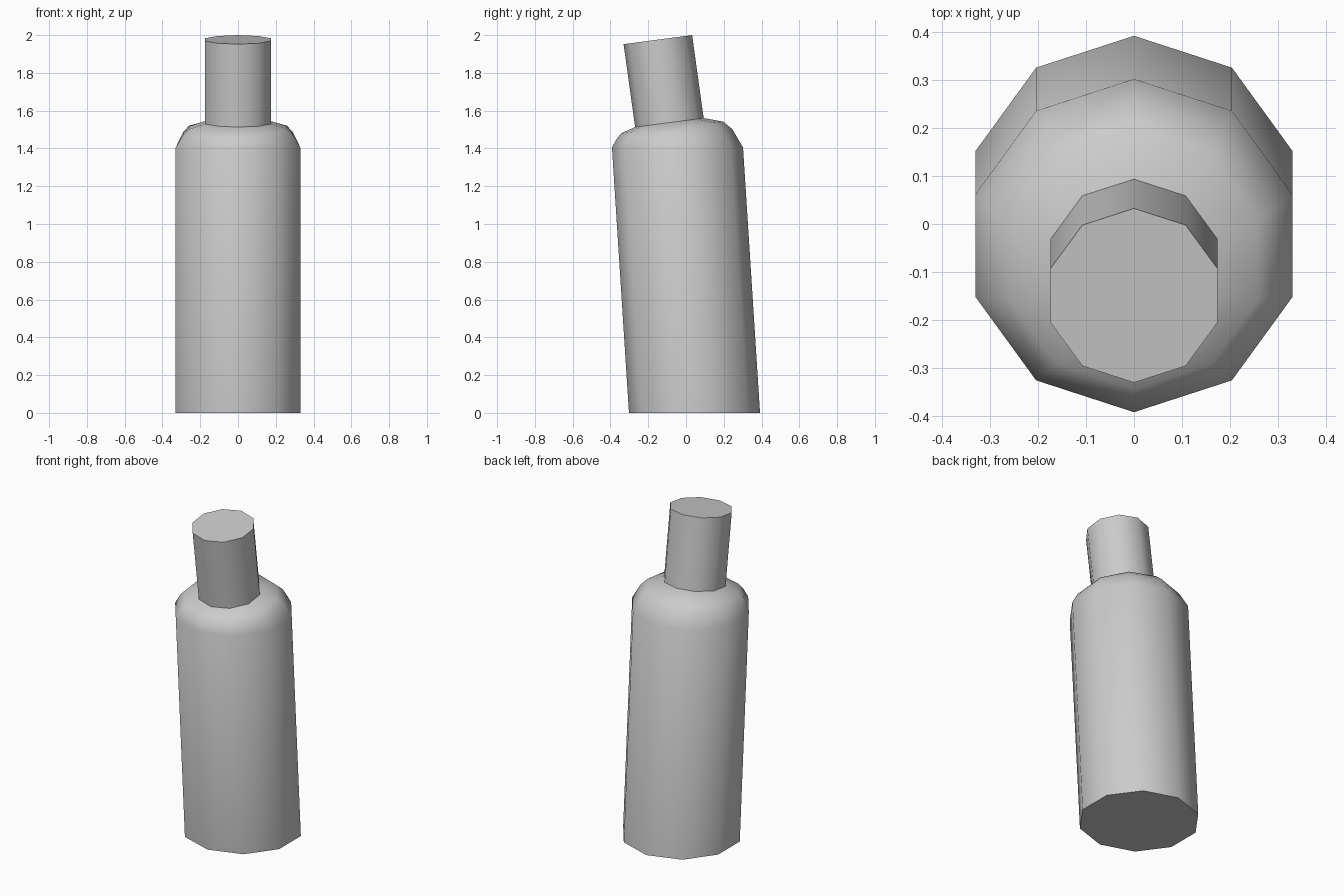
import bpy
import bmesh
from math import radians
from mathutils import Matrix

if "Cube" in bpy.data.objects:
    bpy.data.objects.remove(bpy.data.objects["Cube"], do_unlink=True)

SIDES = 10

# Single plain grey
grey = bpy.data.materials.new("plain_grey")
grey.use_nodes = True
colour = (0.6, 0.6, 0.6, 1.0)
grey.diffuse_color = colour
grey.node_tree.nodes["Principled BSDF"].inputs["Base Color"].default_value = colour


def loft(name, rings, cap_start, cap_end):
    """Skin tilted rings given as (centre y, centre z, radius, tilt in degrees)."""
    bm = bmesh.new()
    loops = []
    for y, z, radius, tilt in rings:
        place = (Matrix.Translation((0, y, z))
                 @ Matrix.Rotation(radians(tilt), 4, 'X'))
        loops.append(bmesh.ops.create_circle(
            bm, segments=SIDES, radius=radius, matrix=place)["verts"])
    for low, high in zip(loops, loops[1:]):
        for i in range(SIDES):
            j = (i + 1) % SIDES
            bm.faces.new((low[i], low[j], high[j], high[i]))
    if cap_start:
        bm.faces.new(loops[0])
    if cap_end:
        bm.faces.new(loops[-1])
    bmesh.ops.recalc_face_normals(bm, faces=bm.faces)
    mesh = bpy.data.meshes.new(name)
    bm.to_mesh(mesh)
    bm.free()
    mesh.materials.append(grey)
    obj = bpy.data.objects.new(name, mesh)
    bpy.context.collection.objects.link(obj)
    bpy.ops.object.select_all(action='DESELECT')
    obj.select_set(True)
    bpy.context.view_layer.objects.active = obj
    bpy.ops.object.shade_smooth_by_angle(angle=radians(50))
    return obj


neck_base = (-0.088, 1.537, 0.183, 7.5)

# Leaning body with a rounded shoulder that tips towards the front
loft("body", [
    (0.045, 0, 0.347, 0),
    (-0.045, 1.405, 0.347, 0),
    (-0.06, 1.478, 0.306, 4.5),
    (-0.073, 1.511, 0.272, 6.5),
    neck_base,
], True, False)

# Straight neck with a flat end
loft("neck", [neck_base, (-0.149, 1.976, 0.183, 7.5)], False, True)
